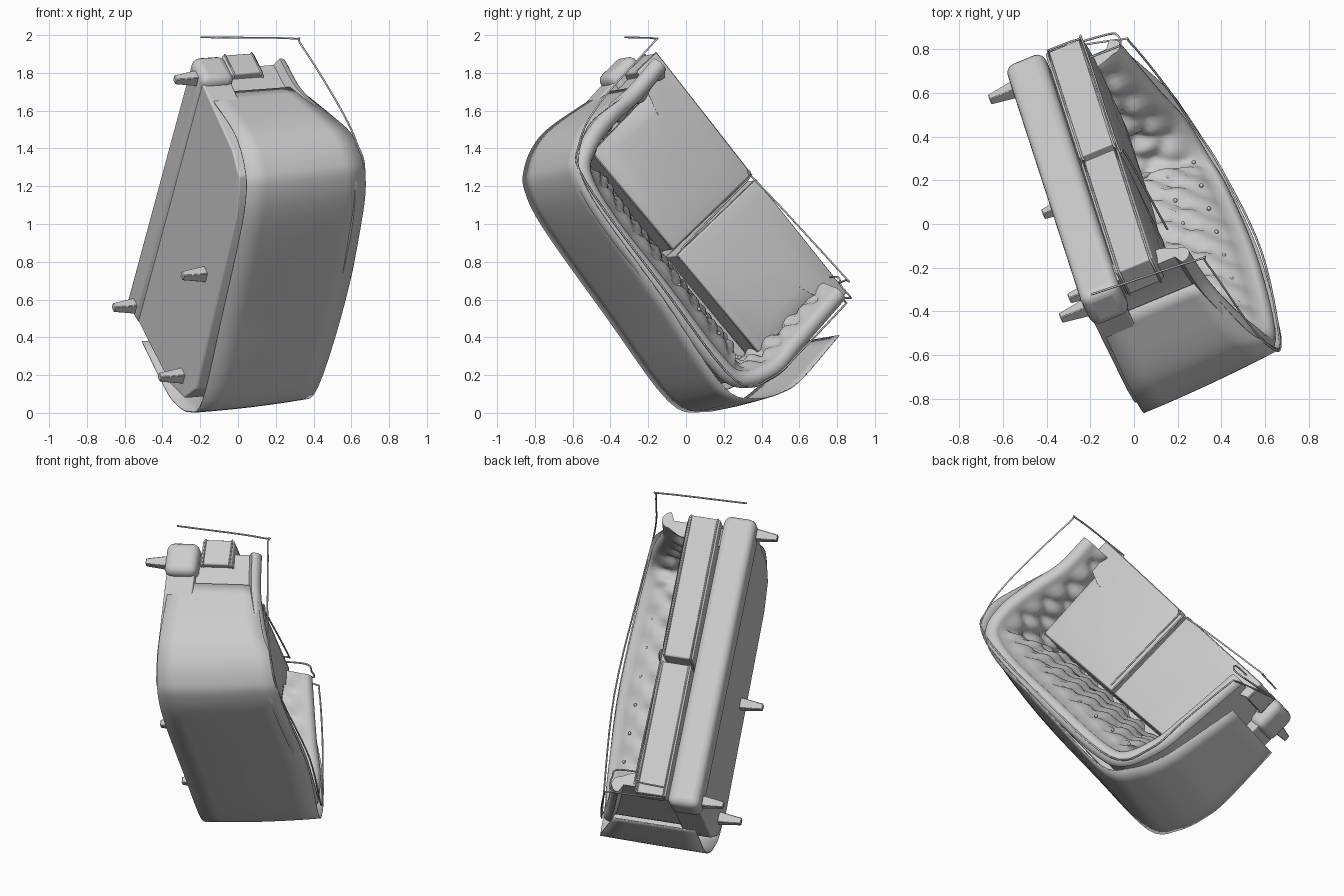
import bpy, bmesh, math
from mathutils import Vector

if "Cube" in bpy.data.objects:
    bpy.data.objects.remove(bpy.data.objects["Cube"])

# Sofa axes in the tilted pose: length, front, up
L = Vector((.203, -.625, .753)).normalized()
U = Vector((.92, .38, .067))
U = (U - L * U.dot(L)).normalized()
F = L.cross(U)


def place(p):
    return L * p[0] + F * p[1] + U * p[2]


def make(name, verts, faces, bevel=0, segs=3, thick=0, angle=40):
    me = bpy.data.meshes.new(name)
    me.from_pydata([place(v) for v in verts], [], faces)
    bm = bmesh.new()
    bm.from_mesh(me)
    bmesh.ops.recalc_face_normals(bm, faces=bm.faces)
    bm.to_mesh(me)
    bm.free()
    ob = bpy.data.objects.new(name, me)
    bpy.context.collection.objects.link(ob)
    if thick:
        m = ob.modifiers.new("thickness", 'SOLIDIFY')
        m.thickness, m.offset = thick, 0
    if bevel:
        m = ob.modifiers.new("round", 'BEVEL')
        m.width, m.segments, m.limit_method = bevel, segs, 'ANGLE'
    bpy.ops.object.select_all(action='DESELECT')
    ob.select_set(True)
    bpy.context.view_layer.objects.active = ob
    bpy.ops.object.shade_smooth_by_angle(angle=math.radians(angle))
    return ob


def spline(pts, n):
    """Catmull-Rom samples through the points, n per span."""
    pts = [Vector(p) for p in pts]
    q = [2 * pts[0] - pts[1]] + pts + [2 * pts[-1] - pts[-2]]
    out = []
    for i in range(1, len(q) - 2):
        a, b, c, d = q[i - 1:i + 3]
        for k in range(n):
            t = k / n
            out.append(.5 * (2 * b + (c - a) * t + (2 * a - 5 * b + 4 * c - d) * t * t
                             + (3 * b - a - 3 * c + d) * t ** 3))
    return out + [pts[-1]]


def prism(name, outline, u0, u1, bevel, dome=0):
    """Extruded plan outline, optionally with domed top and bottom."""
    n = len(outline)
    cx = sum(p[0] for p in outline) / n
    cy = sum(p[1] for p in outline) / n
    rings = [(1, u0), (1, u1)]
    if dome:
        steps = [(.85, .45), (.6, .8), (.3, 1)]
        rings = [(s, u0 - dome * h * .2) for s, h in reversed(steps)] + rings
        rings += [(s, u1 + dome * h) for s, h in steps]
    verts = [(cx + (x - cx) * s, cy + (y - cy) * s, u) for s, u in rings for x, y in outline]
    faces = [(r * n + i, r * n + (i + 1) % n, (r + 1) * n + (i + 1) % n, (r + 1) * n + i)
             for r in range(len(rings) - 1) for i in range(n)]
    faces += [list(range(n)), list(range(n * (len(rings) - 1), n * len(rings)))]
    return make(name, verts, faces, bevel, 4)


def piping(name, pts, closed=False, n=6):
    pts = spline(pts, n) if n > 1 else [Vector(p) for p in pts]
    cu = bpy.data.curves.new(name, 'CURVE')
    cu.dimensions, cu.bevel_depth, cu.bevel_resolution = '3D', .005, 1
    sp = cu.splines.new('POLY')
    sp.points.add(len(pts) - 1)
    for p, v in zip(sp.points, pts):
        p.co = (*place(v), 1)
    sp.use_cyclic_u = closed
    bpy.context.collection.objects.link(bpy.data.objects.new(name, cu))


# Outer shell wrapping arms and back: length, front, top height
shell = spline([(1.525, .85, .30), (1.58, .52, .39), (1.57, .37, .45), (1.515, .25, .48),
                (1.43, .175, .495), (1.21, .12, .51), (.64, .075, .52), (.07, .04, .475),
                (-.105, .153, .45), (-.19, .32, .42), (-.215, .48, .39), (-.21, .84, .28)], 5)
verts, faces, rows = [], [], 7
for i, p in enumerate(shell):
    lean = .05 * math.sin(math.pi * i / (len(shell) - 1))
    for j in range(rows):
        t = j / (rows - 1)
        verts.append((p.x, p.y + lean * t * t, -.205 + (p.z + .205) * t))
for i in range(len(shell) - 1):
    for j in range(rows - 1):
        a = i * rows + j
        faces.append((a, a + 1, a + rows + 1, a + rows))
make("outer_shell", verts, faces, thick=.006)

# Tufted inner pad running round arms and back: length, front, top height
path = [(1.52, 1.04, .31), (1.505, .82, .33), (1.52, .62, .38), (1.505, .42, .44), (1.42, .26, .475),
        (1.15, .19, .50), (.68, .17, .51), (.2, .16, .48), (.02, .21, .45),
        (-.07, .40, .42), (-.065, .62, .37), (-.05, 1.0, .30)]
pad = spline(path, 14)
verts, faces, dist = [], [], 0
half, inner, top = .047, 18, 8
for i, p in enumerate(pad):
    d = pad[min(i + 1, len(pad) - 1)] - pad[max(i - 1, 0)]
    d.z = 0
    d.normalize()
    if i:
        dist += (p - pad[i - 1]).length
    nx, ny = d.y, -d.x
    deep = .04 + .21 * max(0, ny) ** 2
    ring = [(0, -.1), (0, .1), (0, p.z - half * 1.5)]
    for k in range(top + 1):
        a = math.pi * k / top
        ring.append((-half * math.cos(a), p.z - half + half * math.sin(a)))
    for k in range(1, inner + 1):
        v = k / inner
        u = (p.z - half) * (1 - v) - .1 * v
        s, w = dist / .17, (p.z - u) / .22
        tuft = abs(math.sin(math.pi * (s + w))) + abs(math.sin(math.pi * (s - w)))
        ring.append((half + deep * v ** .6 + .03 * (tuft - 1) * min(1, 4 * v), u))
    verts += [(p.x + nx * o, p.y + ny * o, u) for o, u in ring]
m = len(ring)
for i in range(len(pad) - 1):
    for j in range(m):
        k = (j + 1) % m
        faces.append((i * m + j, i * m + k, (i + 1) * m + k, (i + 1) * m + j))
faces += [list(range(m)), list(range(len(verts) - m, len(verts)))]
make("tufted_pad", verts, faces, angle=60)

# Buttons at the tuft points of the back
for row, u in enumerate((.38, .25)):
    for k in range(8 - row):
        bm = bmesh.new()
        bmesh.ops.create_uvsphere(bm, u_segments=10, v_segments=6, radius=.01)
        bmesh.ops.translate(bm, verts=bm.verts,
                            vec=place((.1 + .17 * (k + row / 2), .295 + .05 * row, u)))
        me = bpy.data.meshes.new("tuft_button")
        bm.to_mesh(me)
        bm.free()
        bpy.context.collection.objects.link(bpy.data.objects.new("tuft_button", me))

# Base platform and padded front rail
prism("base_platform", [(-.12, 1.055), (1.56, 1.055), (1.52, .4), (1.46, .26), (1.3, .18),
                        (.1, .1), (-.05, .2), (-.12, .4)], -.225, -.06, .01)
prism("front_rail", [(-.14, 1.08), (1.595, 1.08), (1.595, .88), (-.14, .88)], -.235, -.045, .045)

# T-shaped seat cushions with piping
right = [(.715, 1.09), (.715, .48), (1.40, .48), (1.42, .96), (1.55, .96), (1.55, 1.115)]
left = [(.68, 1.09), (.68, .48), (.0, .48), (-.02, .96), (-.10, .96), (-.10, 1.075)]
for name, plan in (("right", right), ("left", left)):
    prism(name + "_seat_cushion", plan, -.035, .145, .045, .03)
    for u in (-.02, .135):
        piping(name + "_cushion_piping", [(x, y, u) for x, y in plan], True, 1)

# Loose piping over the rim and down both arm fronts
piping("rim_piping", [(1.66, 1.145, -.17), (1.655, 1.09, .33), (1.65, 1.04, .37), (1.63, .6, .42),
                      (1.56, .35, .46), (1.4, .22, .495), (.7, .16, .535), (.05, .16, .475),
                      (-.09, .35, .43), (-.10, .6, .40), (-.10, .93, .34),
                      (-.10, .98, .30), (-.11, 1.07, .0)])
piping("lower_arm_piping", [(.02, 1.06, -.02), (.02, 1.05, .26), (-.02, 1.02, .30),
                            (-.09, 1.02, .30), (-.11, 1.03, .25), (-.11, 1.07, -.02)])
piping("front_piping", [(.70, .5, .19), (.715, 1.03, .17), (.69, 1.08, .15), (-.0, 1.12, .15),
                        (-.05, 1.12, .13), (-.06, 1.12, -.02)])

# Tapered square legs
for l, f in ((-.07, .97), (1.53, .97), (.03, .29), (.70, .34)):
    verts = [(l + a * r, f + b * r, u) for r, u in ((.034, -.2), (.018, -.355))
             for a, b in ((-1, -1), (1, -1), (1, 1), (-1, 1))]
    faces = [(i, (i + 1) % 4, (i + 1) % 4 + 4, i + 4) for i in range(4)] + [(0, 1, 2, 3), (4, 5, 6, 7)]
    make("leg", verts, faces, bevel=.004, segs=1)
